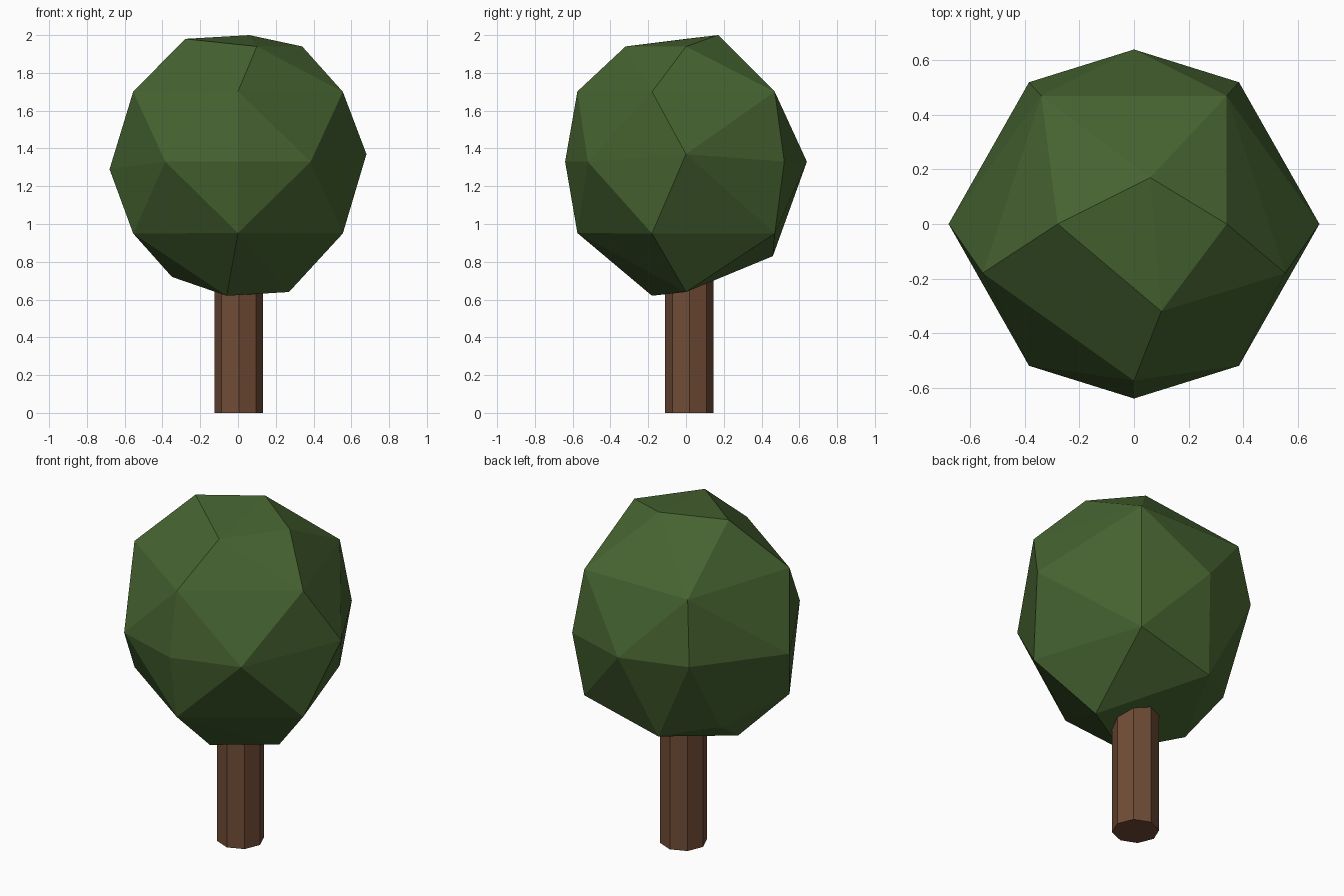
import bpy, bmesh
from mathutils import Matrix

if "Cube" in bpy.data.objects:
    bpy.data.objects.remove(bpy.data.objects["Cube"])


def material(name, rgb):
    m = bpy.data.materials.new(name)
    m.diffuse_color = (*rgb, 1)
    m.use_nodes = True
    m.node_tree.nodes["Principled BSDF"].inputs["Base Color"].default_value = m.diffuse_color
    return m


def make_object(name, bm, mat):
    bmesh.ops.recalc_face_normals(bm, faces=bm.faces[:])
    mesh = bpy.data.meshes.new(name)
    bm.to_mesh(mesh)
    bm.free()
    mesh.materials.append(mat)
    ob = bpy.data.objects.new(name, mesh)
    bpy.context.collection.objects.link(ob)
    return ob


leaf_green = material("leaf green", (0.061, 0.125, 0.030))
bark_brown = material("bark brown", (0.162, 0.072, 0.037))

# Trunk: upright eight-sided post that ends inside the crown
bm = bmesh.new()
bmesh.ops.create_cone(bm, cap_ends=True, segments=8, radius1=0.128, radius2=0.128,
                      depth=0.9, matrix=Matrix.Translation((0.004, 0.018, 0.45)))
make_object("trunk", bm, bark_brown)

# Crown: faceted ball, the hull of a few rings of corners
points = [
    # top corners
    (0.06, 0.17, 2.0), (-0.28, 0, 1.98), (0.10, -0.32, 1.94), (0.34, 0, 1.94),
    # side tips
    (0.68, 0, 1.37), (-0.68, 0, 1.29),
    # bottom corners
    (0.27, 0, 0.64), (-0.06, -0.18, 0.62), (-0.35, 0.01, 0.72),
    (-0.14, 0.46, 0.83), (-0.41, 0.26, 0.88), (0.34, 0.47, 0.95),
]
for s in (-1, 1):
    # upper and lower rings, then the widest ring
    points += [(s * 0.555, -0.18, 1.70), (s * 0.555, -0.18, 0.95), (s * 0.34, 0.47, 1.70)]
    points += [(0, -0.575, 1.327 + s * 0.375), (0, s * 0.64, 1.33)]
    points += [(s * 0.385, t * 0.52, 1.33) for t in (-1, 1)]
bm = bmesh.new()
for p in points:
    bm.verts.new(p)
bmesh.ops.convex_hull(bm, input=bm.verts[:])
make_object("crown", bm, leaf_green)
